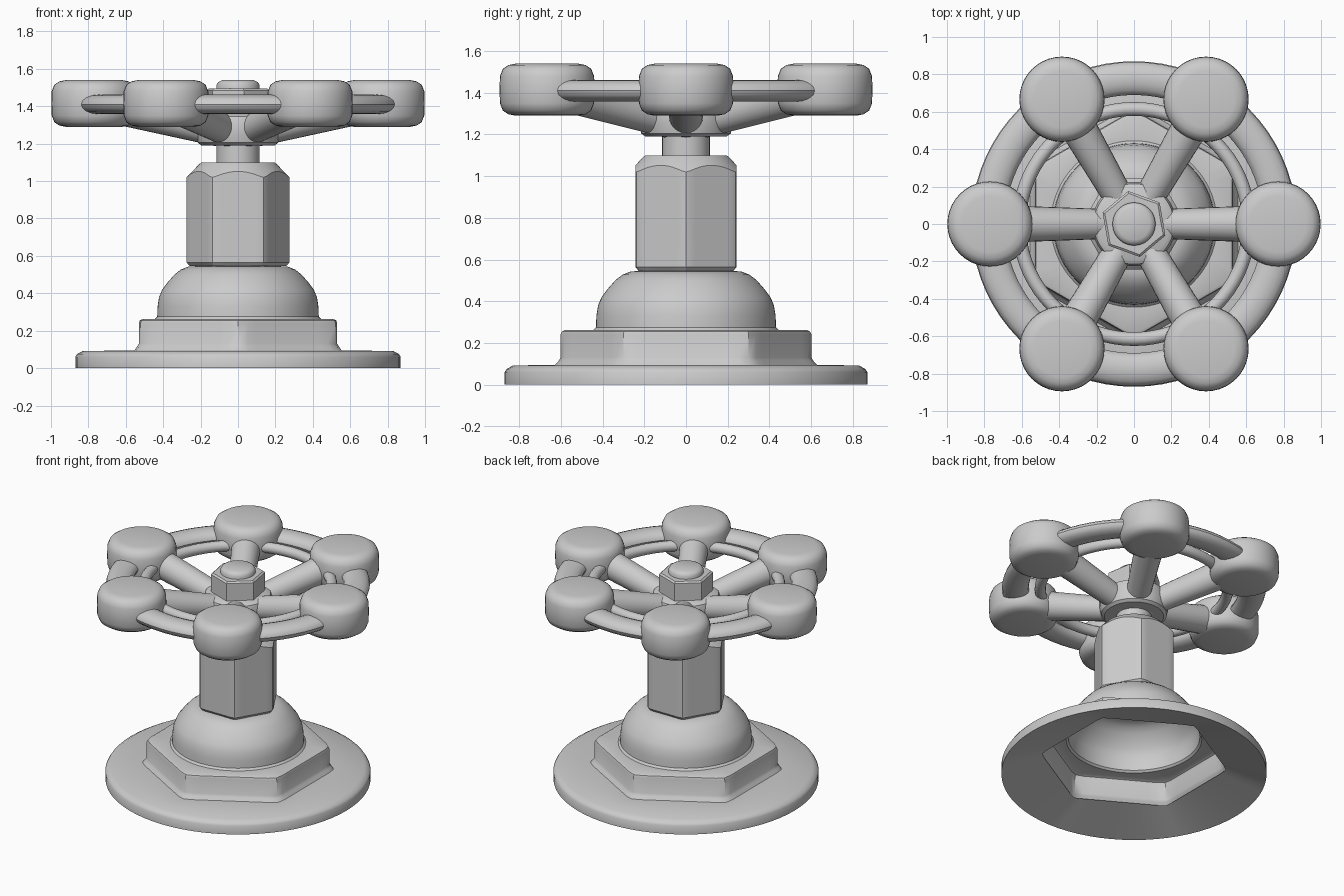
import bpy, bmesh
from math import sin, cos, pi, radians, sqrt
from mathutils import Vector, Matrix

if "Cube" in bpy.data.objects:
    bpy.data.objects.remove(bpy.data.objects["Cube"])


def finish(name, bm, angle=35):
    bmesh.ops.recalc_face_normals(bm, faces=bm.faces)
    me = bpy.data.meshes.new(name)
    bm.to_mesh(me)
    bm.free()
    ob = bpy.data.objects.new(name, me)
    bpy.context.collection.objects.link(ob)
    bpy.ops.object.select_all(action='DESELECT')
    ob.select_set(True)
    bpy.context.view_layer.objects.active = ob
    bpy.ops.object.shade_smooth_by_angle(angle=radians(angle))
    return ob


def hexr(apothem, cap=9, phase=0):
    """Radius of a hexagon (corners at phase) by angle, corners trimmed at cap."""
    return lambda a: min(cap, apothem / cos((a - phase) % (pi / 3) - pi / 6))


def loft(name, rings, n=72, bottom=False, top=True, centre=(0, 0), angle=35):
    """Stack of rings; radius and height may be functions of the angle."""
    bm = bmesh.new()
    val = lambda f, a: f(a) if callable(f) else f
    loops = []
    for r, z in rings:
        loops.append([bm.verts.new((centre[0] + val(r, a) * cos(a),
                                    centre[1] + val(r, a) * sin(a), val(z, a)))
                      for a in (2 * pi * i / n for i in range(n))])
    for lo, hi in zip(loops, loops[1:]):
        for i in range(n):
            j = (i + 1) % n
            bm.faces.new((lo[i], lo[j], hi[j], hi[i]))
    if bottom:
        bm.faces.new(loops[0][::-1])
    if top:
        bm.faces.new(loops[-1])
    return finish(name, bm, angle)


def ring(name, major, half_w, half_h, z, n=72, m=16):
    bm = bmesh.new()
    v = [[bm.verts.new(((major + half_w * cos(b)) * cos(a),
                        (major + half_w * cos(b)) * sin(a), z + half_h * sin(b)))
          for b in (2 * pi * k / m for k in range(m))]
         for a in (2 * pi * i / n for i in range(n))]
    for i in range(n):
        for k in range(m):
            i2, k2 = (i + 1) % n, (k + 1) % m
            bm.faces.new((v[i][k], v[i2][k], v[i2][k2], v[i][k2]))
    return finish(name, bm)


# hollow base: flange, hexagonal step and dome in one open shell
h = pi / 6
loft("flange_base", [
    (hexr(.535, .61, h), .09), (.87, 0), (.87, .06), (.86, .075), (.83, .092),
    (hexr(.555, .63, h), .094), (hexr(.54, .61, h), .115), (hexr(.53, .602, h), .13),
    (hexr(.53, .602, h), .24), (hexr(.525, .595, h), .255), (hexr(.51, .58, h), .262),
    (.445, .262), (.432, .275), (.43, .33), (.422, .38), (.405, .42), (.375, .46),
    (.34, .5), (.305, .527), (.265, .543), (.22, .545)])

# tall hexagonal bonnet with a conical chamfer on its top
body = hexr(.243, .275)
loft("bonnet_nut", [
    (lambda a: body(a) - .018, .545), (body, .565),
    (body, lambda a: 1.1 - (body(a) - .195)), (.205, 1.093), (.195, 1.1)],
    bottom=True, angle=25)

# stem and wheel hub
loft("stem", [(.115, 1.08), (.115, 1.22)], n=32, bottom=True)
loft("hub", [(.1, 1.19), (.195, 1.19), (.215, 1.205), (.225, 1.25), (.225, 1.31),
             (.215, 1.345), (.19, 1.36)], n=48, bottom=True)

# top nut and button
nut = hexr(.155, .178, radians(40))
loft("top_nut", [(nut, 1.34), (nut, 1.485), (lambda a: nut(a) - .012, 1.495)])
loft("top_button", [(.115, 1.48), (.115, 1.515), (.105, 1.53), (.085, 1.54)], n=32)

# twin rims
ring("outer_rim", .778, .088, .052, 1.41)
ring("inner_rim", .615, .037, .037, 1.40, m=12)

# six grip knobs joined to the hub by rising spokes
knob = [(.15, 1.29), (.185, 1.297), (.212, 1.315), (.226, 1.35), (.228, 1.415),
        (.226, 1.48), (.212, 1.515), (.185, 1.533), (.15, 1.54)]
for i in range(6):
    a = i * pi / 3
    loft(f"knob_{i + 1}", knob, n=40, bottom=True, centre=(.77 * cos(a), .77 * sin(a)))
    d = Vector((cos(a), sin(a), 0))
    p, q = d * .1 + Vector((0, 0, 1.262)), d * .7 + Vector((0, 0, 1.415))
    bm = bmesh.new()
    bmesh.ops.create_cone(bm, cap_ends=True, segments=24, radius1=.078, radius2=.1,
                          depth=(q - p).length,
                          matrix=Matrix.Translation((p + q) / 2)
                          @ (q - p).to_track_quat('Z', 'Y').to_matrix().to_4x4())
    finish(f"spoke_{i + 1}", bm)
